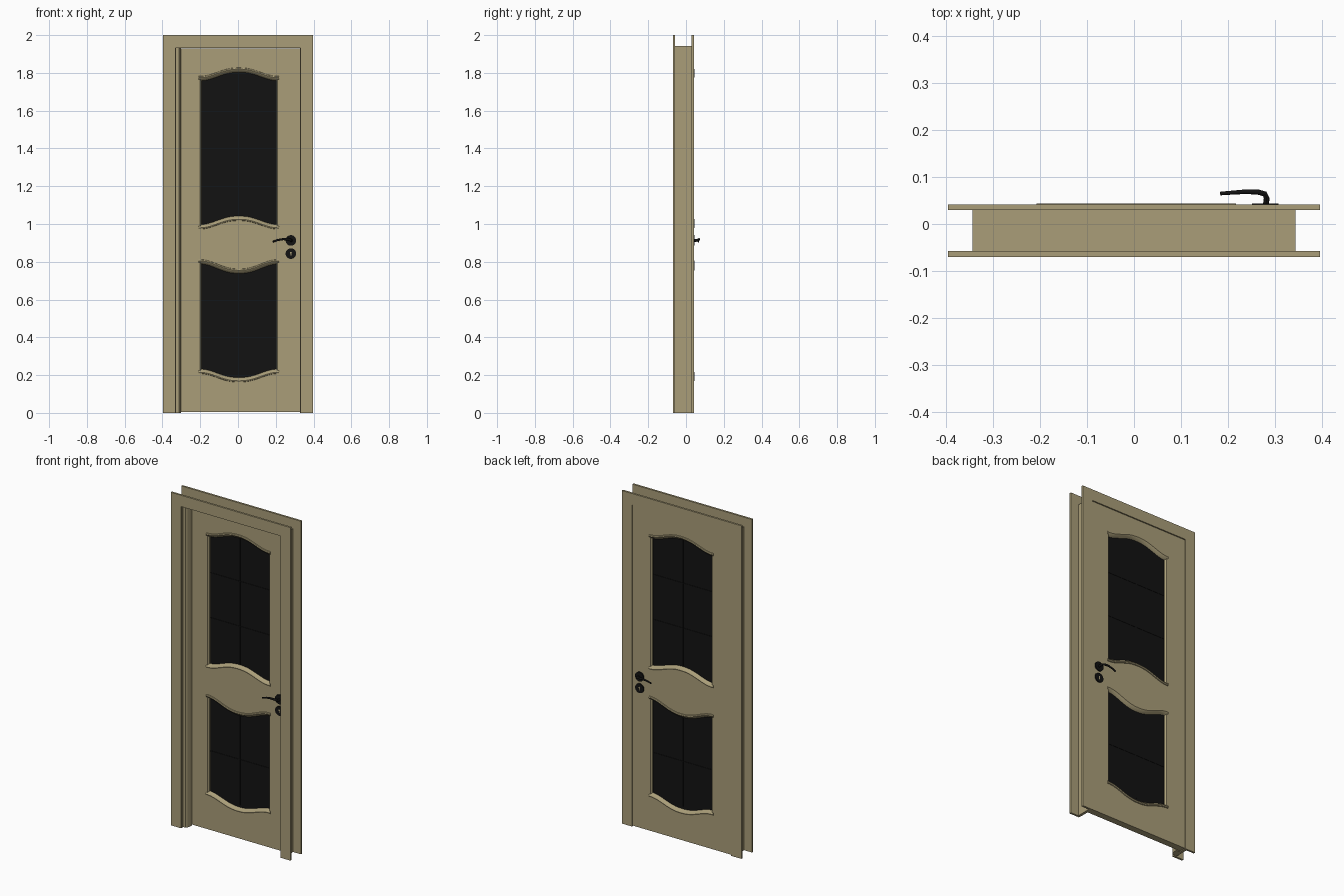
import bpy, bmesh, math
from mathutils import Vector

if "Cube" in bpy.data.objects:
    bpy.data.objects.remove(bpy.data.objects["Cube"])


def material(name, rgb):
    m = bpy.data.materials.new(name)
    m.diffuse_color = (*rgb, 1)
    m.use_nodes = True
    m.node_tree.nodes["Principled BSDF"].inputs["Base Color"].default_value = m.diffuse_color
    return m


WOOD = material("wood", (0.40, 0.34, 0.19))
BLACK = material("black", (0.006, 0.006, 0.006))
XL, XR, XC = -0.20, 0.21, 0.005      # glazed opening
Y0, Y1 = -0.003, 0.037               # door leaf faces
YM = (Y0 + Y1) / 2


def finish(name, bm, mat, smooth=False):
    bmesh.ops.recalc_face_normals(bm, faces=bm.faces)
    me = bpy.data.meshes.new(name)
    bm.to_mesh(me)
    bm.free()
    ob = bpy.data.objects.new(name, me)
    bpy.context.collection.objects.link(ob)
    me.materials.append(mat)
    if smooth:
        bpy.context.view_layer.objects.active = ob
        bpy.ops.object.select_all(action='DESELECT')
        ob.select_set(True)
        bpy.ops.object.shade_smooth_by_angle(angle=math.radians(35))
    return ob


def prism(name, outline, y0, y1, mat, smooth=False):
    """Extrude an x-z outline from y0 to y1."""
    bm = bmesh.new()
    f = bm.faces.new([bm.verts.new((x, y0, z)) for x, z in outline])
    r = bmesh.ops.extrude_face_region(bm, geom=[f])
    vs = [v for v in r["geom"] if isinstance(v, bmesh.types.BMVert)]
    bmesh.ops.translate(bm, verts=vs, vec=(0, y1 - y0, 0))
    return finish(name, bm, mat, smooth)


def box(name, x0, x1, y0, y1, z0, z1, mat=WOOD):
    return prism(name, [(x0, z0), (x1, z0), (x1, z1), (x0, z1)], y0, y1, mat)


def wave(z, h, x0=XL, x1=XR, n=28):
    """Bowed line, flared at its ends: z at the sides, z + h at the centre."""
    pts = []
    for i in range(n + 1):
        x = x0 + (x1 - x0) * i / n
        t = min(1, abs(x - XC) / 0.205)
        pts.append((x, z + h * (0.5 + 0.5 * math.cos(math.pi * t ** 1.15))))
    return pts


def moulding(name, z, h, side, face, out):
    """Bead swept along a bowed line; side points to the glass, out away from the leaf."""
    section = [(-0.008, -0.002), (-0.006, 0.005), (0.0, 0.007), (0.006, 0.004),
               (0.013, -0.005), (0.017, -0.011), (0.0, -0.011)]
    bm = bmesh.new()
    rings = [[bm.verts.new((x, face + out * d, zz + side * s)) for s, d in section]
             for x, zz in wave(z, h, XL - 0.008, XR + 0.008)]
    n = len(section)
    for a, b in zip(rings, rings[1:]):
        for i in range(n):
            bm.faces.new((a[i], a[(i + 1) % n], b[(i + 1) % n], b[i]))
    bm.faces.new(rings[0])
    bm.faces.new(rings[-1])
    finish(name, bm, WOOD, True)


# Casings on both sides of the wall
for side, y0, y1 in (("front", -0.07, -0.058), ("back", 0.03, 0.042)):
    prism(side + "_casing",
          [(-0.397, 0), (-0.397, 2), (0.397, 2), (0.397, 0), (0.33, 0),
           (0.33, 1.932), (-0.33, 1.932), (-0.33, 0)], y0, y1, WOOD)

# Jamb lining
prism("jamb", [(-0.345, 0), (-0.345, 1.942), (0.345, 1.942), (0.345, 0), (0.329, 0),
               (0.329, 1.931), (-0.329, 1.931), (-0.329, 0)], -0.058, 0.03, WOOD)

# Stop strip on the hinge side, with a sloping edge
bm = bmesh.new()
f = bm.faces.new([bm.verts.new((x, y, 0)) for x, y in
                  ((-0.33, Y0), (-0.302, Y0), (-0.302, -0.025), (-0.307, -0.042),
                   (-0.313, -0.05), (-0.33, -0.05))])
r = bmesh.ops.extrude_face_region(bm, geom=[f])
bmesh.ops.translate(bm, vec=(0, 0, 1.931),
                    verts=[v for v in r["geom"] if isinstance(v, bmesh.types.BMVert)])
finish("hinge_side_stop", bm, WOOD)

# Door leaf: two stiles and three rails with bowed edges
box("left_stile", -0.328, XL, Y0, Y1, 0.004, 1.93)
box("right_stile", XR, 0.328, Y0, Y1, 0.004, 1.93)
T, M1, M0, B = (1.775, 0.045), (0.98, 0.045), (0.805, -0.05), (0.215, -0.045)
prism("top_rail", wave(*T) + [(XR, 1.93), (XL, 1.93)], Y0, Y1, WOOD, True)
prism("middle_rail", wave(*M1) + wave(*M0)[::-1], Y0, Y1, WOOD, True)
prism("bottom_rail", wave(*B) + [(XR, 0.004), (XL, 0.004)], Y0, Y1, WOOD, True)

# Glass panes
prism("upper_glass", wave(*T) + wave(*M1)[::-1], YM - 0.004, YM + 0.004, BLACK)
prism("lower_glass", wave(*M0) + wave(*B)[::-1], YM - 0.004, YM + 0.004, BLACK)

# Thin glazing lines
for name, z0, z1, bars in (("upper", 1.0, 1.8, (1.27, 1.54)), ("lower", 0.2, 0.77, (0.47,))):
    box(name + "_glazing_upright", XC - 0.002, XC + 0.002, YM - 0.006, YM + 0.006, z0, z1, BLACK)
    for z in bars:
        box(name + "_glazing_bar", XL, XR, YM - 0.006, YM + 0.006, z - 0.002, z + 0.002, BLACK)

# Mouldings and side beads on both faces
for label, face, out in (("front", Y0, -1), ("back", Y1, 1)):
    for part, (z, h), side in (("top", T, -1), ("mid_upper", M1, 1),
                               ("mid_lower", M0, -1), ("bottom", B, 1)):
        moulding(f"{label}_{part}_moulding", z, h, side, face, out)
    for part, z0, z1 in (("upper", M1[0], T[0]), ("lower", B[0], M0[0])):
        for x, s in ((XL, 1), (XR, -1)):
            bm = bmesh.new()
            sec = [(0, 0), (0.007, -0.010), (0.007, -0.017), (0, -0.017)]
            rows = [[bm.verts.new((x + s * a, face + out * d, z)) for a, d in sec]
                    for z in (z0, z1)]
            for i in range(4):
                j = (i + 1) % 4
                bm.faces.new((rows[0][i], rows[0][j], rows[1][j], rows[1][i]))
            finish(f"{label}_{part}_side_bead", bm, WOOD)


def disc(name, z, r, y0, y1, mat=BLACK):
    ring = [(0.28 + r * math.cos(a), z + r * math.sin(a))
            for a in (2 * math.pi * i / 32 for i in range(32))]
    prism(name, ring, y0, y1, mat, True)


# Lever handles: rosette, escutcheon with keyhole, tapered lever
path = [(0.281, 0, 0.912, 0.0075), (0.283, 0.018, 0.913, 0.0072), (0.279, 0.027, 0.915, 0.007),
        (0.265, 0.031, 0.919, 0.0065), (0.24, 0.032, 0.920, 0.0058),
        (0.21, 0.030, 0.915, 0.005), (0.185, 0.028, 0.906, 0.0045)]
for label, face, out in (("front", Y0, -1), ("back", Y1, 1)):
    disc(label + "_rosette", 0.913, 0.028, face, face + out * 0.007)
    disc(label + "_escutcheon", 0.843, 0.028, face, face + out * 0.006)
    disc(label + "_keyhole_top", 0.848, 0.005, face, face + out * 0.0065, WOOD)
    box(label + "_keyhole_slot", 0.2775, 0.2825, *sorted((face, face + out * 0.0065)), 0.832, 0.847)
    bm = bmesh.new()
    rings = []
    pts = [Vector((x, face + out * d, z)) for x, d, z, _ in path]
    for i, p in enumerate(pts):
        t = (pts[min(i + 1, len(pts) - 1)] - pts[max(i - 1, 0)]).normalized()
        u = t.cross(Vector((0, 0, 1))).normalized()
        v = u.cross(t)
        r = path[i][3]
        rings.append([bm.verts.new(p + r * (u * math.cos(a) * 0.85 + v * math.sin(a)))
                      for a in (2 * math.pi * k / 12 for k in range(12))])
    for a, b in zip(rings, rings[1:]):
        for k in range(12):
            bm.faces.new((a[k], a[(k + 1) % 12], b[(k + 1) % 12], b[k]))
    bm.faces.new(rings[0])
    bm.faces.new(rings[-1])
    finish(label + "_lever", bm, BLACK, True)
